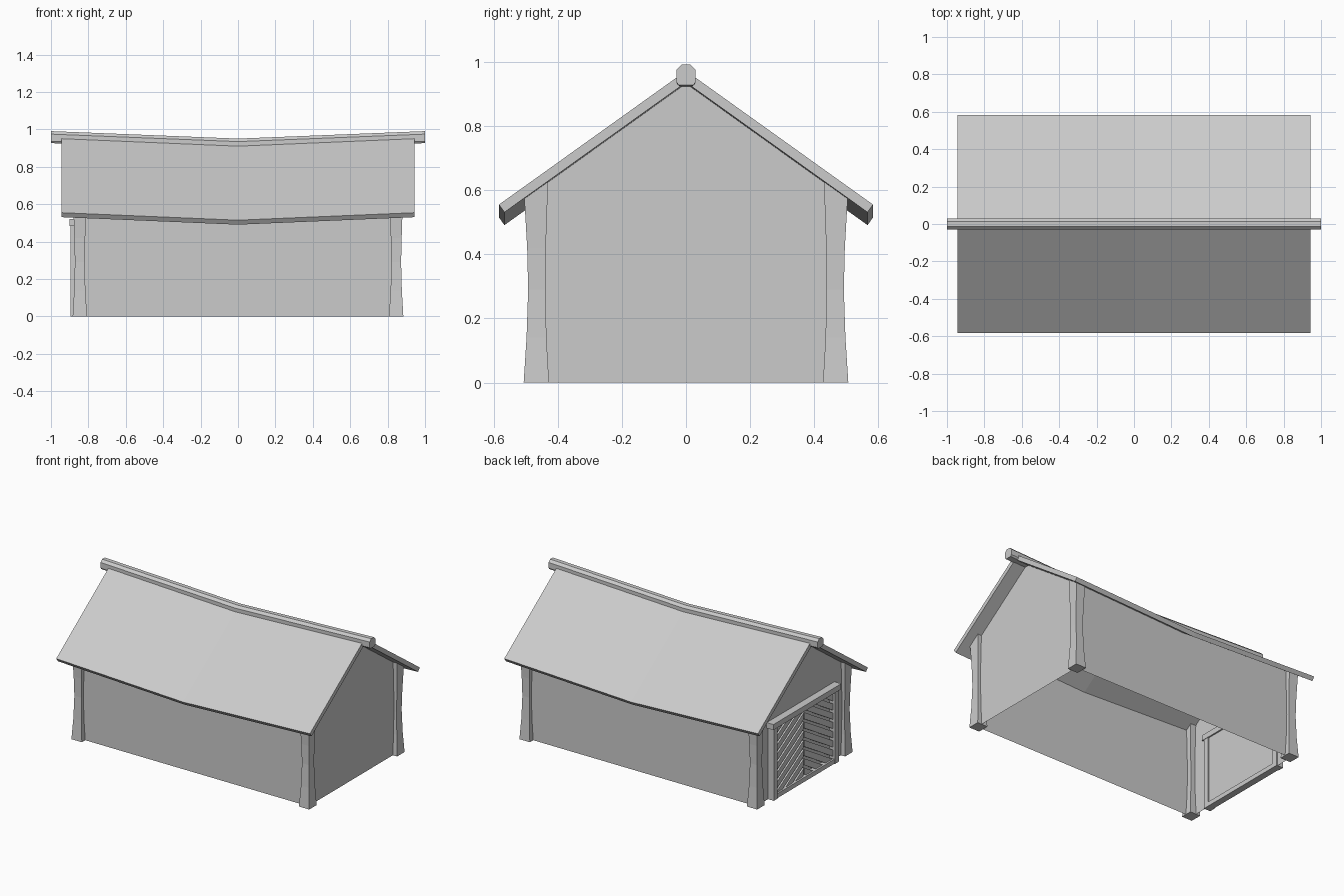
import bpy, bmesh

if "Cube" in bpy.data.objects:
    bpy.data.objects.remove(bpy.data.objects["Cube"])

SLOPE, SAG = 0.715, 0.04


def finish(name, bm):
    bmesh.ops.recalc_face_normals(bm, faces=bm.faces)
    me = bpy.data.meshes.new(name)
    bm.to_mesh(me)
    bm.free()
    ob = bpy.data.objects.new(name, me)
    bpy.context.collection.objects.link(ob)
    return ob


def add_loft(bm, rings, caps=True):
    vs = [[bm.verts.new(p) for p in r] for r in rings]
    n = len(rings[0])
    for a, b in zip(vs, vs[1:]):
        for i in range(n):
            j = (i + 1) % n
            bm.faces.new((a[i], a[j], b[j], b[i]))
    if caps:
        bm.faces.new(vs[0])
        bm.faces.new(vs[-1])


def loft(name, rings, caps=True):
    bm = bmesh.new()
    add_loft(bm, rings, caps)
    return finish(name, bm)


def sagging(profile, half):
    # y/z profile swept along x, dipping at the middle
    return [[(x, y, z - (SAG if x == 0 else 0)) for y, z in profile]
            for x in (-half, 0, half)]


def box(name, x0, x1, y0, y1, z0, z1):
    return loft(name, [[(x0, y0, z), (x1, y0, z), (x1, y1, z), (x0, y1, z)]
                       for z in (z0, z1)])


# Roof slabs
loft("roof", sagging([(-0.583, 0.555), (0, 0.972), (0.583, 0.555),
                      (0.566, 0.531), (0, 0.936), (-0.566, 0.531)], 0.943))

# Ridge beam with chamfered edges
loft("ridge_beam", sagging([(-0.03, 0.937), (-0.022, 0.927), (0.022, 0.927), (0.03, 0.937),
                            (0.03, 0.975), (0.014, 0.991), (-0.014, 0.991), (-0.03, 0.975)], 1.0))

# Walls: thin shell, open underneath
WX, WY = 0.852, 0.47
eave = 0.938 - SLOPE * WY
bm = bmesh.new()
for s in (-1, 1):
    dip = SAG * (1 - WX / 0.943)
    bm.faces.new([bm.verts.new(p) for p in (
        (s * WX, -WY, 0), (s * WX, WY, 0), (s * WX, WY, eave - dip),
        (s * WX, 0, 0.938 - dip), (s * WX, -WY, eave - dip))])
    bm.faces.new([bm.verts.new(p) for p in (
        (-WX, s * WY, 0), (WX, s * WY, 0), (WX, s * WY, eave - dip),
        (0, s * WY, eave - SAG), (-WX, s * WY, eave - dip))])
bmesh.ops.remove_doubles(bm, verts=bm.verts, dist=1e-4)
finish("walls", bm)

# Waisted corner posts, tops cut to the roof slope
for sx in (-1, 1):
    for sy in (-1, 1):
        rings = []
        for z, xi, xo, yi, yo in ((0, 0.807, 0.884, 0.427, 0.506),
                                  (0.14, 0.816, 0.876, 0.435, 0.497),
                                  (0.29, 0.82, 0.872, 0.438, 0.492),
                                  (0.42, 0.817, 0.875, 0.437, 0.495),
                                  (None, 0.812, 0.88, 0.43, 0.504)):
            rings.append([(sx * x, sy * y, 0.934 - SLOPE * y if z is None else z)
                          for x, y in ((xi, yi), (xo, yi), (xo, yo), (xi, yo))])
        loft("corner_post", rings)

# Door frame on the left end
for s in (-1, 1):
    a, b = sorted((s * 0.305, s * 0.345))
    box("door_jamb", -0.895, -0.845, a, b, 0, 0.485)
box("door_lintel", -0.902, -0.842, -0.36, 0.36, 0.483, 0.52)
box("door_sill", -0.89, -0.845, -0.305, 0.305, 0.0, 0.03)

# Door planks in a chevron, trimmed to the opening
bm = bmesh.new()
for s in (-1, 1):
    for i in range(11):
        z = 0.04 + i * 0.062
        add_loft(bm, [[(-0.852, y, c), (-0.878, y, c), (-0.878, y, c + 0.044), (-0.852, y, c + 0.044)]
                      for y, c in ((s * 0.004, z), (s * 0.305, z - 0.18))])
for zc, d in ((0.03, -1), (0.483, 1)):
    cut = bmesh.ops.bisect_plane(bm, geom=bm.verts[:] + bm.edges[:] + bm.faces[:],
                                 plane_co=(0, 0, zc), plane_no=(0, 0, d), clear_outer=True)
    bmesh.ops.holes_fill(bm, edges=[e for e in cut["geom_cut"] if isinstance(e, bmesh.types.BMEdge)])
finish("door_planks", bm)
